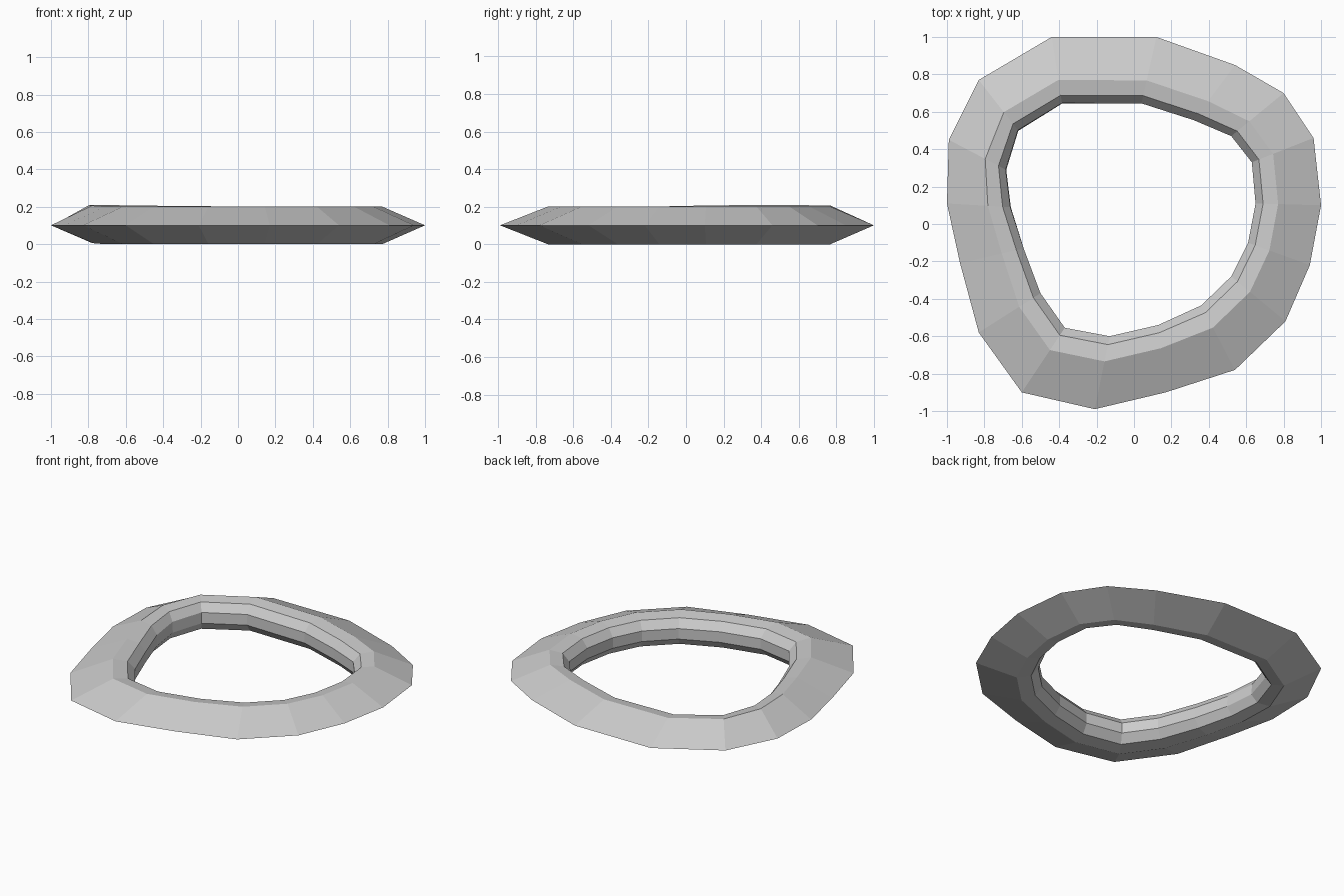
import bpy, bmesh
from mathutils import Vector

if "Cube" in bpy.data.objects:
    bpy.data.objects.remove(bpy.data.objects["Cube"])

# Outer rim and inner wall outlines, paired point by point (top view)
OUTER = [(1.0, .10), (.96, .46), (.80, .70), (.54, .85), (.12, 1.0), (-.44, 1.0),
         (-.83, .77), (-.99, .45), (-1.0, .11), (-.93, -.21), (-.83, -.58),
         (-.60, -.90), (-.21, -.99), (.17, -.90), (.54, -.78), (.81, -.52), (.94, -.22)]
INNER = [(.65, .11), (.63, .33), (.52, .47), (.32, .555), (.04, .645), (-.385, .645),
         (-.62, .50), (-.685, .29), (-.66, .09), (-.59, -.13), (-.50, -.37),
         (-.37, -.555), (-.13, -.60), (.13, -.54), (.36, -.435), (.52, -.28), (.61, -.10)]

# Seven-sided section: (0 = inner wall .. 1 = outer rim, height)
SECTION = [(1, .104), (.345, .204), (.115, .19), (0, .138), (0, .068), (.115, .016), (.345, .003)]

# Slight roll of the section at the back left corner
ROLL = {5: .03, 6: .06, 7: .06, 8: .04}


def make_ring(name):
    bm = bmesh.new()
    loops = []
    for i, (o, n) in enumerate(zip(OUTER, INNER)):
        o, n = Vector(o), Vector(n)
        width = (o - n).length
        roll = ROLL.get(i, 0)
        loop = []
        for t, z in SECTION:
            s = t + roll * (z - .104) / width
            p = n.lerp(o, s)
            h = max(0, z + .6 * roll * (1 - t) * width)
            loop.append(bm.verts.new((p.x, p.y, h)))
        loops.append(loop)
    k = len(SECTION)
    for i, a in enumerate(loops):
        b = loops[(i + 1) % len(loops)]
        for j in range(k):
            m = (j + 1) % k
            bm.faces.new((a[j], b[j], b[m], a[m]))
    bmesh.ops.recalc_face_normals(bm, faces=bm.faces)
    low = min(v.co.z for v in bm.verts)
    for v in bm.verts:
        v.co.z -= low
    mesh = bpy.data.meshes.new(name)
    bm.to_mesh(mesh)
    bm.free()
    bpy.context.collection.objects.link(bpy.data.objects.new(name, mesh))


# Irregular faceted ring
make_ring("faceted_ring")
